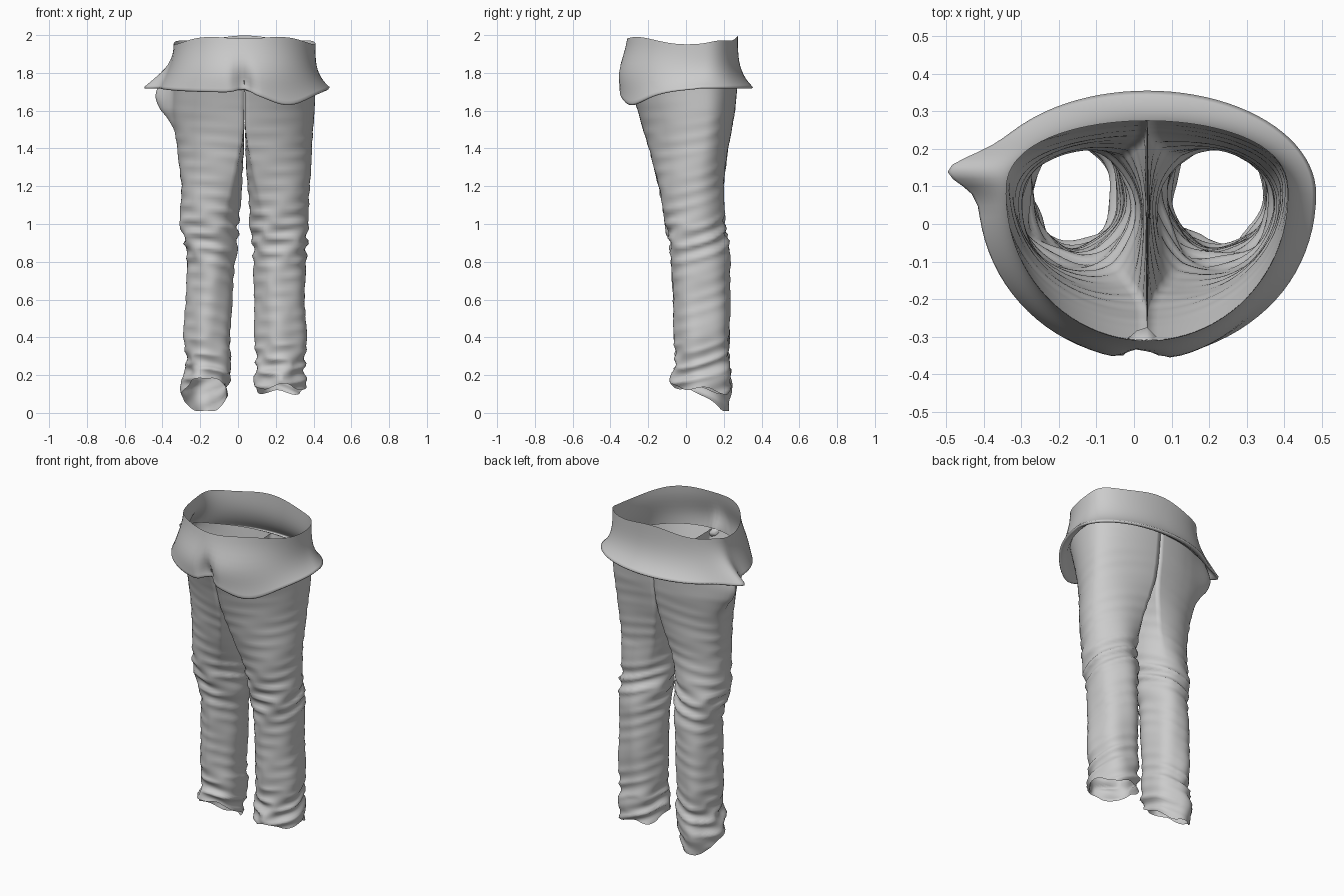
import bpy, math
from math import sin, cos, pi, exp, radians

if "Cube" in bpy.data.objects:
    bpy.data.objects.remove(bpy.data.objects["Cube"])

CX, CY = 0.035, 0.08          # centre of the waist
RX, RB, RF = 0.375, 0.195, 0.39   # waist half width, back depth, front depth
ARC, CHORD = 44, 20           # leg ring: outer side and inner side steps

# z, left outer, left inner, right outer, right inner, front y, back y
ROWS = [
    (0.00, -0.27, -0.07, 0.34, 0.11, -0.05, 0.22),
    (0.10, -0.30, -0.06, 0.355, 0.10, -0.06, 0.23),
    (0.17, -0.285, -0.05, 0.35, 0.095, -0.07, 0.235),
    (0.25, -0.265, -0.04, 0.35, 0.10, -0.05, 0.225),
    (0.40, -0.285, -0.04, 0.365, 0.09, -0.06, 0.23),
    (0.60, -0.275, -0.03, 0.355, 0.09, -0.065, 0.235),
    (0.80, -0.265, -0.02, 0.36, 0.085, -0.075, 0.23),
    (0.90, -0.28, -0.01, 0.365, 0.08, -0.085, 0.22),
    (1.00, -0.305, 0.0, 0.365, 0.07, -0.105, 0.20),
    (1.20, -0.30, 0.02, 0.38, 0.05, -0.15, 0.20),
    (1.40, -0.32, 0.03, 0.39, 0.04, -0.20, 0.225),
    (1.60, -0.345, 0.033, 0.405, 0.037, -0.255, 0.26),
    (1.76, CX - RX, CX, CX + RX, CX, CY - RF, CY + RB),
]


def gauss(v, mid, width):
    return exp(-((v - mid) / width) ** 2)


def row_at(z):
    """Smoothly read the leg measurements at a height."""
    for a, b in zip(ROWS, ROWS[1:]):
        if z <= b[0] + 1e-6:
            t = (z - a[0]) / (b[0] - a[0])
            return [p + (q - p) * t for p, q in zip(a[1:], b[1:])]
    return ROWS[-1][1:]


def waist(a, rx, rb, rf, back_power):
    s = sin(a)
    y = rb * abs(s) ** back_power if s > 0 else rf * s
    return CX + rx * cos(a), CY + y


def side_fold(x, y, z):
    """Pinched cloth wing on the left hip, small point on the right."""
    if x < -0.2:
        x -= 0.105 * gauss(y, 0.145, 0.05) * gauss(z, 1.68, 0.13)
    return x, y, z


def make_mesh(name, rings):
    n = len(rings[0])
    verts = [v for r in rings for v in r]
    faces = [(k * n + i, k * n + (i + 1) % n, (k + 1) * n + (i + 1) % n, (k + 1) * n + i)
             for k in range(len(rings) - 1) for i in range(n)]
    me = bpy.data.meshes.new(name)
    me.from_pydata(verts, [], faces)
    for p in me.polygons:
        p.use_smooth = True
    ob = bpy.data.objects.new(name, me)
    bpy.context.collection.objects.link(ob)
    return ob


# Legs: D-shaped at the hips, blending to round tubes below
def leg_units():
    units = []
    for i in range(ARC + CHORD):
        if i <= ARC:
            t = i / ARC
            x, y = waist(-pi / 2 + pi * t, RX, RB, RF, 0.8)
            d = ((x - CX) / RX, (y - CY + RF) / (RB + RF))
            a = radians(-120 + 240 * t)
        else:
            t = (i - ARC) / CHORD
            d = (0.0, 1 - t)
            a = radians(120 + 120 * t)
        units.append((d, (0.5 + 0.5 * cos(a), 0.5 + 0.5 * sin(a)), a))
    return units


def left_hem(y, a):
    t = min(1, max(0, (y + 0.06) / 0.28))
    return 0.19 * (1 - t) ** 1.1 + 0.006 * (1 + sin(5 * a))


def right_hem(y, a):
    t = min(1, max(0, (y + 0.07) / 0.3))
    return 0.145 - 0.04 * t + 0.014 * sin(4 * a + 1)


def build_leg(name, side, hem, phase):
    rings, steps, units = [], 110, leg_units()
    for k in range(steps + 1):
        zr = 1.76 * k / steps
        ring = []
        for d, e, a in units:
            y_guess = -0.05 + 0.27 * e[1]
            z = zr + hem(y_guess, a) * max(0, 1 - zr / 0.4)
            lo, li, ro, ri, y0, y1 = row_at(z)
            xo, xi = (ro, ri) if side > 0 else (lo, li)
            b = min(1, max(0, (z - 0.95) / 0.6))
            b = b * b * (3 - 2 * b)
            u = e[0] + (d[0] - e[0]) * b
            v = e[1] + (d[1] - e[1]) * b
            # slanting creases, strongest at the knees and ankles
            amp = 0.003 + 0.012 * gauss(z, 0.93, 0.13) + 0.013 * gauss(z, 0.2, 0.12)
            amp *= min(1, max(0, (1.7 - z) / 0.3))
            wave = sin(34 * z + 2 * sin(a + phase) + phase) + 0.6 * sin(55 * z - 3 * a + 2 * phase)
            off = amp * (1 - 1.3 * abs(wave) / 1.2)
            off += 0.004 * sin(5 * a + 4 * z + phase) * min(1, max(0, 1.5 - z))
            x = xi + u * (xo - xi) + side * cos(a) * off
            y = y0 + v * (y1 - y0) + sin(a) * off
            ring.append(side_fold(x, y, z))
        rings.append(ring)
    return make_mesh(name, rings)


build_leg("left_leg", -1, left_hem, 0.4)
build_leg("right_leg", 1, right_hem, 2.1)


# Waist: rises from a sagging fold that overhangs the leg tops
def build_waist():
    n, rings = 2 * ARC, []
    profile = [(None, h) for h in (1, 0.9, 0.8, 0.7, 0.6, 0.5, 0.4, 0.3, 0.22, 0.15, 0.09, 0.04)]
    profile += [(1.0, 0.0), (0.92, -0.03), (0.75, -0.025), (0.5, 0.02), (0.2, 0.1), (0.0, None)]
    for w, h in profile:
        ring = []
        for i in range(n):
            a = -pi / 2 + 2 * pi * i / n
            front = max(0, -sin(a))
            x0, y0 = waist(a, RX, RB, RF, 0.8)
            x1, y1 = waist(a, 0.45, 0.275, 0.43, 1.0)
            top = 1.955 + 0.035 * abs(sin(a)) ** 1.5 + 0.008 * sin(5 * a)
            low = 1.725 - 0.02 * front - 0.075 * gauss(x1, 0.28, 0.15) * front ** 0.5
            low += 0.02 * gauss(x1, 0.03, 0.05) * front
            if h is None:
                ring.append(side_fold(x0, y0, 1.76))
                continue
            power = 3.6 - 2.6 * front - 1.6 * max(0, -cos(a)) * (1 - front)
            ww = (1 - h) ** power if w is None else w
            z = low + h * (top - low)
            # belly roundness at the front, drooping hip point on the right
            x, y = x0 + (x1 - x0) * ww, y0 + (y1 - y0) * ww
            y -= 0.025 * front * gauss(z, 1.8, 0.1)
            # gathered notch at the fly
            drift = 0.03 - 0.35 * max(0, z - 1.72) * 0.4
            y += 0.065 * front * gauss(x, drift, 0.04) * gauss(z, 1.74, 0.09)
            ring.append(side_fold(x, y, z))
        rings.append(ring)
    return make_mesh("waist_fold", rings[::-1])


build_waist()
